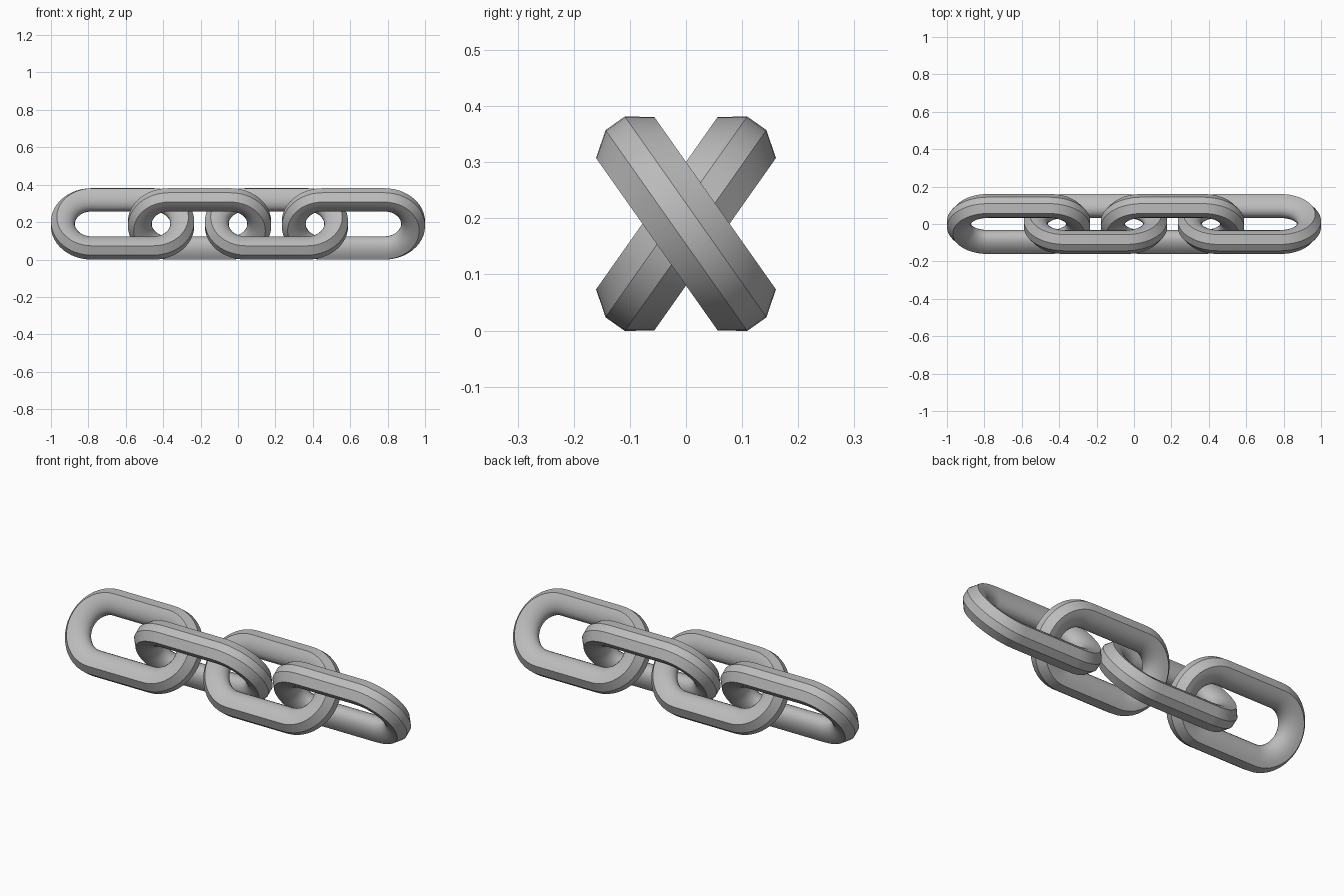
import bpy
import bmesh
import math

if "Cube" in bpy.data.objects:
    bpy.data.objects.remove(bpy.data.objects["Cube"], do_unlink=True)

LENGTH, OUTER, HALF_THICK = 0.766, 0.219, 0.0635
TILT = math.radians(35.2)
ARC_STEPS, ROUND_STEPS = 24, 12

steel = bpy.data.materials.new("grey_steel")
steel.use_nodes = True
colour = (0.5, 0.5, 0.5, 1)
steel.diffuse_color = colour
steel.node_tree.nodes["Principled BSDF"].inputs["Base Color"].default_value = colour


def bar_section():
    """Bar section as (radius, sideways): chamfered outside, rounded inside."""
    shoulder, depth = 0.188, 0.097
    points = [(OUTER, -0.021), (OUTER, 0.021)]
    for i in range(ROUND_STEPS + 1):
        a = math.pi * i / ROUND_STEPS
        points.append((shoulder - depth * math.sin(a), HALF_THICK * math.cos(a)))
    return points


def link_mesh():
    """Sweep the section around a stadium-shaped loop in the xz plane."""
    bm = bmesh.new()
    straight = LENGTH / 2 - OUTER
    section = bar_section()
    rings = []
    for side in (1, -1):
        for i in range(ARC_STEPS + 1):
            a = math.pi * (i / ARC_STEPS - 0.5)
            rings.append([bm.verts.new((side * (straight + r * math.cos(a)), w,
                                        side * r * math.sin(a)))
                          for r, w in section])
    count = len(section)
    for i, ring in enumerate(rings):
        following = rings[(i + 1) % len(rings)]
        for j in range(count):
            k = (j + 1) % count
            bm.faces.new((ring[j], ring[k], following[k], following[j]))
    bmesh.ops.recalc_face_normals(bm, faces=bm.faces)
    mesh = bpy.data.meshes.new("chain_link")
    bm.to_mesh(mesh)
    bm.free()
    mesh.materials.append(steel)
    return mesh


# Four interlocked links, tilted alternately
pitch = (2 - LENGTH) / 3
for n in range(4):
    link = bpy.data.objects.new(f"chain_link_{n + 1}", link_mesh())
    bpy.context.collection.objects.link(link)
    link.location = (pitch * (n - 1.5), 0, 0.1905)
    link.rotation_euler.x = TILT if n % 2 else -TILT
    bpy.ops.object.select_all(action="DESELECT")
    link.select_set(True)
    bpy.context.view_layer.objects.active = link
    bpy.ops.object.shade_smooth_by_angle(angle=math.radians(30))
